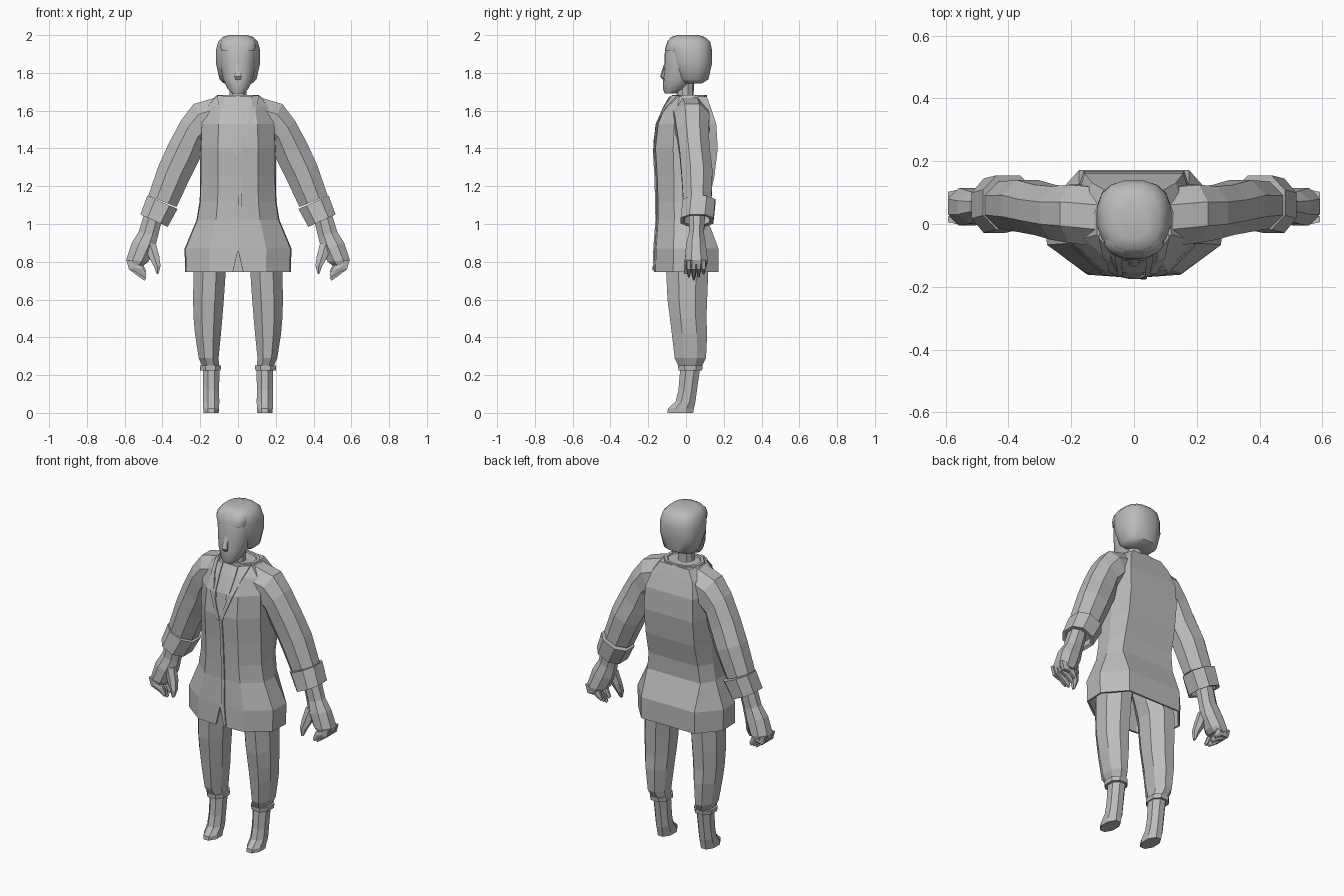
import bpy, bmesh, math
from mathutils import Vector

grey = bpy.data.materials.new("plain_grey")
grey.diffuse_color = (0.5, 0.5, 0.5, 1)


def section(outer, inner, y0, y1, n=8, power=1.0):
    """Closed ring spanning two (x, z) points and the y range; power < 1 is boxier."""
    o, i = Vector((outer[0], 0, outer[1])), Vector((inner[0], 0, inner[1]))
    c, u = (o + i) / 2 + Vector((0, (y0 + y1) / 2, 0)), (o - i) / 2
    v, ring = Vector((0, (y1 - y0) / 2, 0)), []
    for k in range(n):
        a = 2 * math.pi * (k + 0.5) / n
        p, q = math.cos(a) / math.cos(math.pi / n), math.sin(a) / math.cos(math.pi / n)
        p = math.copysign(min(1, abs(p)) ** power, p)
        q = math.copysign(min(1, abs(q)) ** power, q)
        ring.append(c + u * p + v * q)
    return ring


def loft(name, rings, mirror=False, caps=(True, True), smooth=False):
    bm = bmesh.new()
    rows = [[bm.verts.new(p) for p in r] for r in rings]
    n = len(rows[0])
    for a, b in zip(rows, rows[1:]):
        for k in range(n):
            bm.faces.new((a[k], a[(k + 1) % n], b[(k + 1) % n], b[k]))
    if caps[0]:
        bm.faces.new(rows[0][::-1])
    if caps[1]:
        bm.faces.new(rows[-1])
    bmesh.ops.recalc_face_normals(bm, faces=bm.faces)
    me = bpy.data.meshes.new(name)
    bm.to_mesh(me)
    bm.free()
    me.materials.append(grey)
    ob = bpy.data.objects.new(name, me)
    bpy.context.collection.objects.link(ob)
    if mirror:
        ob.modifiers.new("mirror", 'MIRROR')
    if smooth:
        bpy.ops.object.select_all(action='DESELECT')
        ob.select_set(True)
        bpy.context.view_layer.objects.active = ob
        bpy.ops.object.shade_smooth_by_angle(angle=math.radians(45))
    return ob


def limb(name, rows, n=8, power=1.0, **kw):
    return loft(name, [section((a, b), (c, d), y0, y1, n, power)
                       for a, b, c, d, y0, y1 in rows], **kw)


def level(name, rows, n=8, power=1.0, cx=0, **kw):
    """Loft of horizontal sections: z, half width, front y, back y."""
    return loft(name, [section((cx + w, z), (cx - w, z), f, b, n, power)
                       for z, w, f, b in rows], **kw)


# Coat body: z, half width, front y, back y
coat_rows = [(0.745, 0.28, -0.17, 0.172), (0.87, 0.283, -0.166, 0.172),
             (1.02, 0.22, -0.155, 0.115), (1.12, 0.203, -0.156, 0.12),
             (1.25, 0.20, -0.16, 0.15), (1.40, 0.20, -0.17, 0.168),
             (1.53, 0.195, -0.155, 0.16), (1.62, 0.165, -0.115, 0.13),
             (1.675, 0.12, -0.085, 0.11)]
coat_rings = []
for r, (z, w, f, b) in enumerate(coat_rows):
    right = [Vector((0.1 * w, f, z)), Vector((0.53 * w, f * 0.95, z)),
             Vector((0.98 * w, f * 0.4, z)), Vector((w, b * 0.3, z)),
             Vector((min(0.8 * w, 0.175), b, z))]
    left = [Vector((-p.x, p.y, p.z)) for p in reversed(right)]
    notch = Vector((0, f, 0.86 if r == 0 else max(z, 0.88)))
    coat_rings.append([notch] + right + left)
coat = loft("coat_body", coat_rings, caps=(False, True))
sol = coat.modifiers.new("thickness", 'SOLIDIFY')
sol.thickness = 0.012
sol.offset = -1


def front_y(x, z):
    """Depth of the coat front at x, z."""
    for (z0, w0, f0, _), (z1, w1, f1, _) in zip(coat_rows, coat_rows[1:]):
        if z <= z1:
            break
    t = min(1, (z - z0) / (z1 - z0))
    w, f, s = w0 + (w1 - w0) * t, f0 + (f1 - f0) * t, abs(x)
    s /= w
    if s < 0.53:
        return f * (1 - 0.05 * max(0, s - 0.1) / 0.43)
    return f * (0.95 - 0.55 * (s - 0.53) / 0.45)


def strip(name, rows, mirror=False):
    """Flat trim lying on the coat front: z, left x, right x."""
    rings = [[Vector((x, front_y(x, z) + d, z)) for x, d in
              ((a, 0.01), (a, -0.007), (b, -0.007), (b, 0.01))] for z, a, b in rows]
    return loft(name, rings, mirror=mirror)


# Lapels, front edge and shirt placket
strip("lapel", [(1.37, 0.0, 0.015), (1.45, 0.024, 0.045), (1.53, 0.05, 0.075),
                (1.62, 0.072, 0.10), (1.68, 0.08, 0.112)], mirror=True)
strip("coat_front_edge", [(0.755, 0.026, 0.042), (0.87, 0.012, 0.03),
                          (1.02, 0.005, 0.023), (1.25, 0.0, 0.018), (1.38, 0.0, 0.015)])
strip("shirt_edge", [(1.5, 0.03, 0.04), (1.53, 0.037, 0.05),
                     (1.62, 0.038, 0.06), (1.675, 0.038, 0.06)], mirror=True)

# Collar and neck
level("collar", [(1.65, 0.13, -0.09, 0.115), (1.682, 0.112, -0.075, 0.11),
                 (1.682, 0.095, -0.06, 0.095), (1.66, 0.085, -0.05, 0.08)], n=10)
level("neck", [(1.62, 0.055, -0.055, 0.055), (1.68, 0.045, -0.05, 0.04),
               (1.78, 0.045, -0.05, 0.045)], n=10)

# Sleeves: outer x, z, inner x, z, front y, back y
limb("sleeve", [(0.10, 1.675, 0.09, 1.47, -0.075, 0.115),
                (0.235, 1.635, 0.14, 1.45, -0.06, 0.125),
                (0.30, 1.55, 0.18, 1.42, -0.05, 0.12),
                (0.365, 1.43, 0.205, 1.34, -0.035, 0.125),
                (0.42, 1.31, 0.255, 1.24, -0.025, 0.14),
                (0.475, 1.15, 0.325, 1.09, -0.015, 0.135)], mirror=True)
limb("sleeve_cuff", [(0.48, 1.15, 0.32, 1.08, -0.018, 0.155),
                     (0.517, 1.05, 0.372, 0.985, -0.028, 0.145),
                     (0.50, 1.045, 0.385, 0.995, -0.01, 0.125),
                     (0.48, 1.09, 0.37, 1.04, 0.0, 0.12)],
     power=0.85, mirror=True)

# Hands: palm, four curled fingers and a thumb
limb("wrist_and_palm", [(0.495, 1.06, 0.40, 1.03, 0.015, 0.1),
                        (0.525, 0.96, 0.425, 0.93, 0.015, 0.095),
                        (0.562, 0.90, 0.44, 0.87, 0.0, 0.105),
                        (0.592, 0.81, 0.475, 0.80, -0.005, 0.115),
                        (0.585, 0.785, 0.50, 0.78, 0.003, 0.11)], mirror=True)
for k in range(4):
    y = 0.015 + 0.026 * k
    d = 0.016 * abs(k - 1)
    limb("finger", [(0.592, 0.81, 0.53, 0.80, y - 0.016, y + 0.016),
                    (0.577, 0.76, 0.525, 0.785, y - 0.016, y + 0.016),
                    (0.535, 0.728 + d, 0.505, 0.76 + d, y - 0.014, y + 0.014),
                    (0.495, 0.70 + d, 0.485, 0.715 + d, y - 0.006, y + 0.006)],
         n=6, mirror=True)
limb("thumb", [(0.50, 0.90, 0.435, 0.90, 0.005, 0.055),
               (0.47, 0.82, 0.417, 0.83, -0.005, 0.045),
               (0.445, 0.775, 0.41, 0.78, -0.012, 0.03),
               (0.43, 0.735, 0.42, 0.738, -0.01, 0.01)], n=6, mirror=True)

# Trousers, ankle bands and boots
limb("trouser_leg", [(0.19, 0.96, 0.005, 0.96, -0.10, 0.09),
                     (0.235, 0.75, 0.065, 0.75, -0.105, 0.118),
                     (0.238, 0.60, 0.075, 0.60, -0.098, 0.112),
                     (0.235, 0.50, 0.083, 0.50, -0.085, 0.108),
                     (0.228, 0.42, 0.09, 0.42, -0.075, 0.112),
                     (0.208, 0.29, 0.103, 0.29, -0.06, 0.106),
                     (0.19, 0.25, 0.10, 0.25, -0.04, 0.085)], mirror=True)
level("ankle_band", [(0.225, 0.054, -0.04, 0.085), (0.25, 0.056, -0.042, 0.088)],
      cx=0.146, power=0.85, mirror=True)
level("boot", [(0.0, 0.04, -0.098, 0.038), (0.022, 0.042, -0.096, 0.042),
               (0.06, 0.043, -0.055, 0.05), (0.12, 0.042, -0.04, 0.058),
               (0.24, 0.044, -0.03, 0.075)], cx=0.142, mirror=True)

# Head: face, nose and hair cap
level("face", [(1.69, 0.03, -0.112, -0.06), (1.715, 0.055, -0.122, 0.0),
               (1.77, 0.08, -0.122, 0.05), (1.84, 0.092, -0.115, 0.06),
               (1.90, 0.095, -0.114, 0.06), (1.95, 0.09, -0.10, 0.06)],
      n=14, smooth=True)
level("nose", [(1.76, 0.014, -0.12, -0.10), (1.782, 0.018, -0.137, -0.10),
               (1.86, 0.008, -0.112, -0.10)], n=6, smooth=True)
level("hair_cap", [(1.745, 0.075, -0.01, 0.085), (1.765, 0.098, -0.045, 0.118),
                   (1.85, 0.117, -0.078, 0.138), (1.92, 0.117, -0.09, 0.138),
                   (1.965, 0.105, -0.098, 0.128), (1.99, 0.082, -0.08, 0.10),
                   (2.0, 0.045, -0.045, 0.065)],
      n=16, power=0.8, smooth=True)
level("fringe", [(1.915, 0.088, -0.112, 0.0), (1.94, 0.095, -0.108, 0.0),
                 (1.97, 0.09, -0.097, 0.0), (1.99, 0.065, -0.075, 0.0)],
      n=14, power=0.9, smooth=True)
